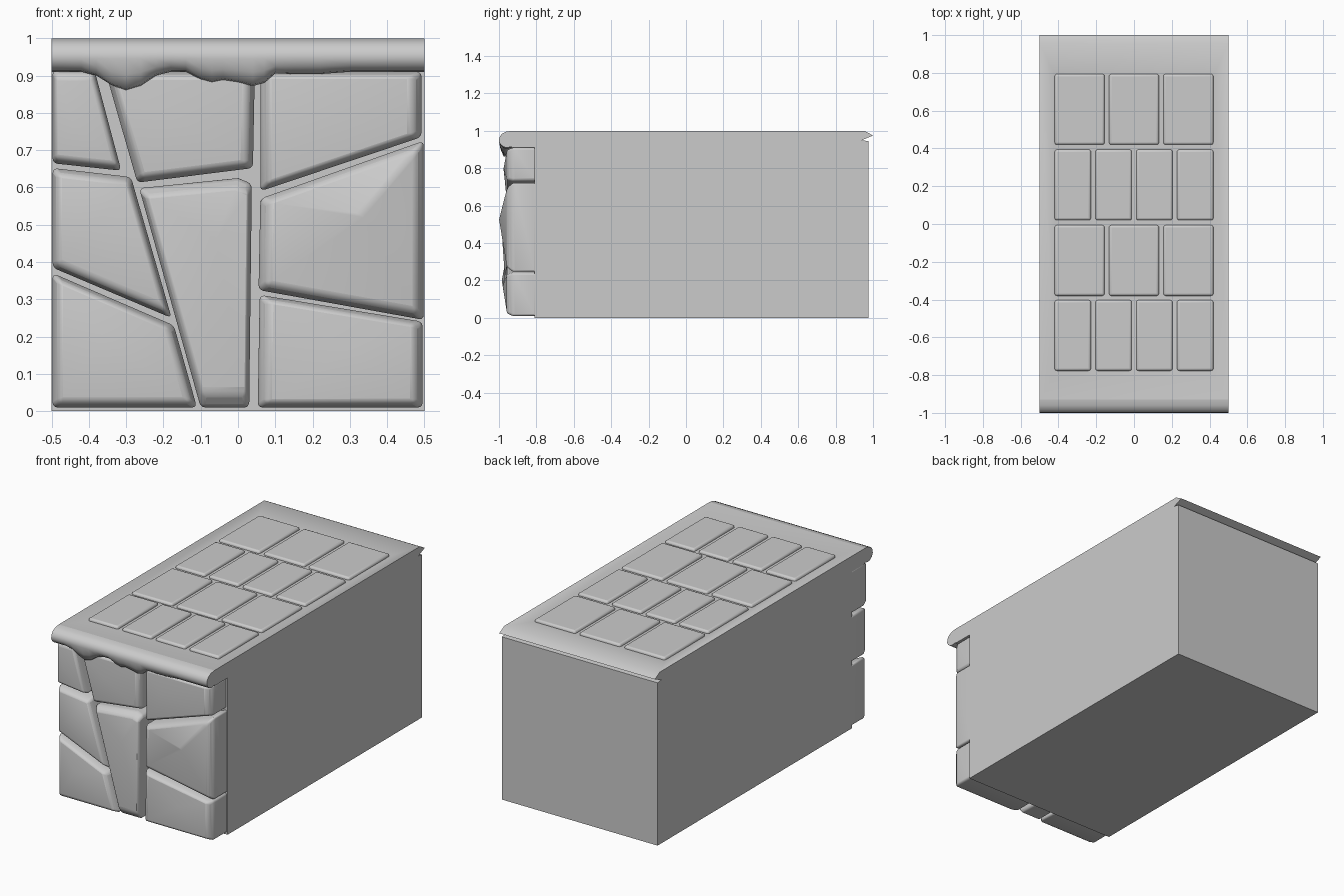
import bpy, bmesh, math
from mathutils import Vector

cube = bpy.data.objects.get("Cube")
if cube:
    bpy.data.objects.remove(cube, do_unlink=True)

stone = bpy.data.materials.new("stone_grey")
stone.use_nodes = True
GREY = (0.6, 0.6, 0.6, 1)
stone.diffuse_color = GREY
stone.node_tree.nodes["Principled BSDF"].inputs["Base Color"].default_value = GREY


def finish(bm, name, bevel=0, angle=35):
    """Turn a bmesh into a shaded object, with an optional rounded bevel."""
    bmesh.ops.recalc_face_normals(bm, faces=bm.faces)
    mesh = bpy.data.meshes.new(name)
    bm.to_mesh(mesh)
    bm.free()
    mesh.materials.append(stone)
    obj = bpy.data.objects.new(name, mesh)
    bpy.context.collection.objects.link(obj)
    if bevel:
        mod = obj.modifiers.new("rounding", "BEVEL")
        mod.width, mod.segments, mod.limit_method = bevel, 3, "ANGLE"
        mod.angle_limit = math.radians(30)
    bpy.ops.object.select_all(action="DESELECT")
    obj.select_set(True)
    bpy.context.view_layer.objects.active = obj
    bpy.ops.object.shade_smooth_by_angle(angle=math.radians(angle))
    return obj


def loft(bm, rings, cap_start=True, cap_end=True):
    """Skin a list of closed rings with equal point counts."""
    loops = [[bm.verts.new(p) for p in ring] for ring in rings]
    n = len(loops[0])
    for a, b in zip(loops, loops[1:]):
        for i in range(n):
            j = (i + 1) % n
            bm.faces.new((a[i], a[j], b[j], b[i]))
    if cap_start:
        bm.faces.new(loops[0])
    if cap_end:
        bm.faces.new(loops[-1])
    return loops


# Main block: side profile with an overhanging top and a wedge at the back
SIDE = [(-0.81, 0), (-0.81, 0.91), (-0.93, 0.91), (-0.93, 1), (0.955, 1),
        (1, 0.975), (0.94, 0.95), (0.975, 0.945), (0.975, 0)]
bm = bmesh.new()
loft(bm, [[(x, y, z) for y, z in SIDE] for x in (-0.5, 0.5)])
bmesh.ops.recalc_face_normals(bm, faces=bm.faces)
# Shallow dip in the top that holds the bricks
top = max(bm.faces, key=lambda f: f.calc_center_median().z)
bmesh.ops.inset_region(bm, faces=[top], thickness=0.05)
for v in top.verts:
    v.co = (math.copysign(0.425, v.co.x), math.copysign(0.8, v.co.y), 0.985)
finish(bm, "main_block")

# Rolled front lip with a sagging lower edge
SAG = [(-0.5, 0.0), (-0.42, 0.0), (-0.38, 0.01), (-0.34, 0.035), (-0.3, 0.05),
       (-0.26, 0.038), (-0.22, 0.01), (-0.18, 0.0), (-0.14, 0.0), (-0.1, 0.02),
       (-0.07, 0.028), (-0.04, 0.022), (0.0, 0.028), (0.04, 0.038), (0.07, 0.03),
       (0.1, 0.004), (0.15, 0.006), (0.22, 0.006), (0.3, 0.0), (0.5, 0.0)]
bm = bmesh.new()
loft(bm, [[(x, y, z) for y, z in (
    (-0.93, 1), (-0.96, 0.996), (-0.985, 0.984), (-0.998, 0.965), (-1, 0.945),
    (-0.992, 0.928 - d * 0.5), (-0.975, 0.914 - d), (-0.955, 0.91 - d),
    (-0.935, 0.915 - d * 0.8), (-0.925, 0.915))] for x, d in SAG])
finish(bm, "front_lip", angle=60)

# Front wall stones: outline in x and z, then the peak as x, depth, z
STONES = {
    "top_right": ([(-0.497, 0.665), (-0.313, 0.645), (-0.385, 0.915), (-0.497, 0.915)],
                  (-0.44, -0.97, 0.77)),
    "top_middle": ([(-0.27, 0.613), (0.04, 0.652), (0.045, 0.91), (-0.355, 0.91)],
                   (-0.18, -0.975, 0.79)),
    "top_left": ([(0.06, 0.59), (0.492, 0.735), (0.492, 0.91), (0.06, 0.91)],
                 (0.2, -0.975, 0.8)),
    "middle_right": ([(-0.497, 0.385), (-0.178, 0.25), (-0.287, 0.628), (-0.497, 0.652)],
                     (-0.36, -0.985, 0.53)),
    "centre": ([(-0.1, 0.01), (0.03, 0.01), (0.037, 0.61), (0, 0.625), (-0.265, 0.598)],
               (-0.06, -0.985, 0.46)),
    "middle_left": ([(0.055, 0.325), (0.498, 0.245), (0.498, 0.725), (0.06, 0.57)],
                    (0.33, -1, 0.53)),
    "bottom_right": ([(-0.497, 0.01), (-0.11, 0.01), (-0.172, 0.23), (-0.497, 0.37)],
                     (-0.36, -0.985, 0.2)),
    "bottom_left": ([(0.053, 0.01), (0.495, 0.01), (0.495, 0.24), (0.058, 0.312)],
                    (0.3, -0.98, 0.17)),
}
for name, (outline, peak) in STONES.items():
    pts = [Vector((x, 0, z)) for x, z in outline]
    mid = sum(pts, Vector()) / len(pts)
    bm = bmesh.new()
    rings = []
    for depth, scale in ((-0.8, 1), (-0.925, 1), (-0.957, 0.9)):
        rings.append([mid.lerp(p, scale) + Vector((0, depth, 0)) for p in pts])
    loops = loft(bm, rings, cap_end=False)
    tip = bm.verts.new(peak)
    rim = loops[-1]
    for i, v in enumerate(rim):
        bm.faces.new((v, rim[(i + 1) % len(rim)], tip))
    finish(bm, "wall_stone_" + name, bevel=0.012)

# Paving bricks in alternating rows of four and three
ROWS = [(-0.777, 4), (-0.38, 3), (0.02, 4), (0.42, 3)]
GAP, HALF, LENGTH = 0.024, 0.42, 0.374
for r, (y0, count) in enumerate(ROWS):
    width = (2 * HALF - GAP * (count - 1)) / count
    for c in range(count):
        x0 = -HALF + c * (width + GAP)
        bm = bmesh.new()
        loft(bm, [[(x0, y0, z), (x0 + width, y0, z),
                   (x0 + width, y0 + LENGTH, z), (x0, y0 + LENGTH, z)]
                  for z in (0.96, 1.0)])
        finish(bm, f"paving_brick_{r + 1}_{c + 1}", bevel=0.012)
